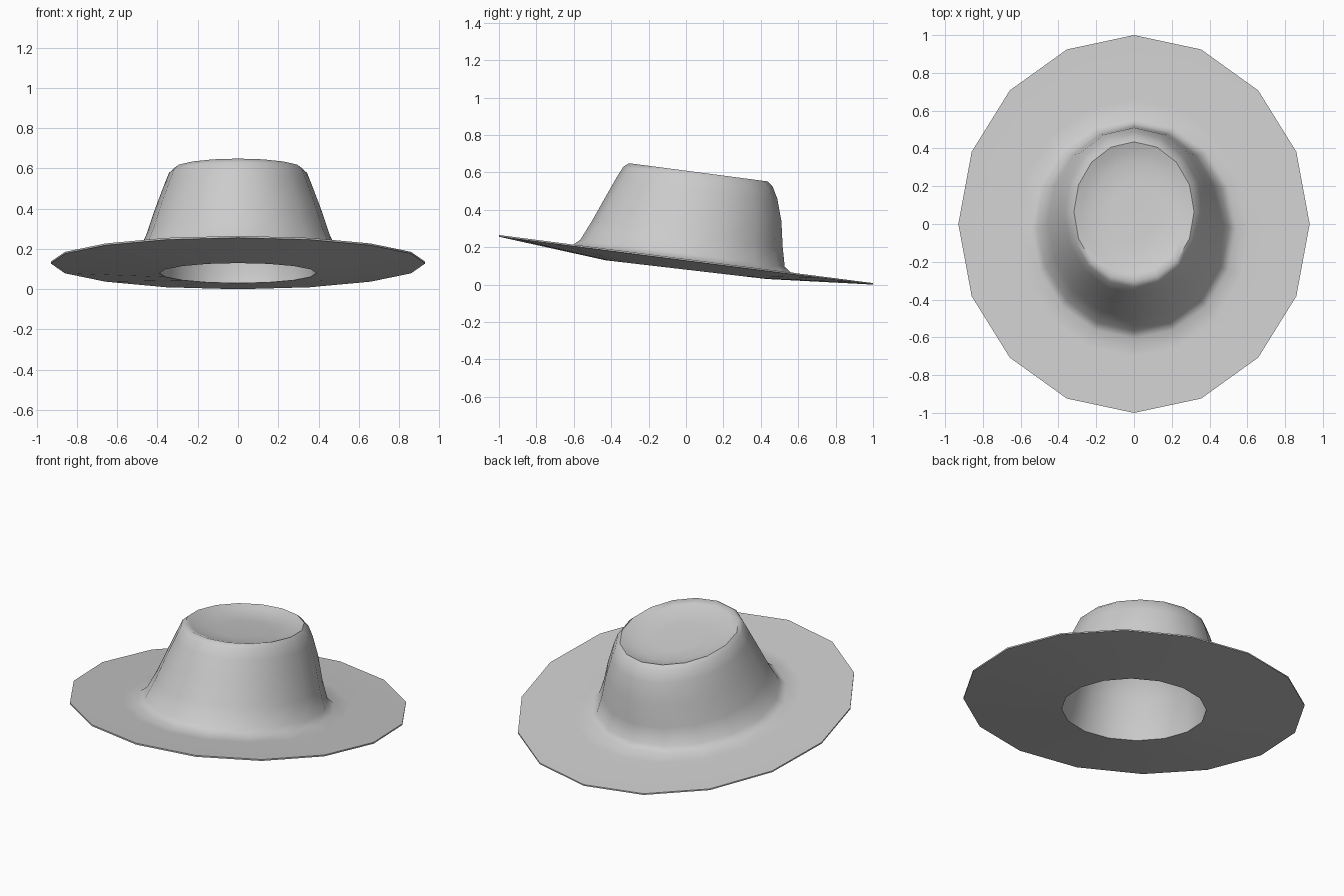
import bpy, bmesh, math

if "Cube" in bpy.data.objects:
    bpy.data.objects.remove(bpy.data.objects["Cube"])

SIDES = 16

# Each ring is a tilted ellipse: front y, front z, back y, back z, half width in x
RINGS = [
    # inner crown, from its ceiling down to the head opening
    (-.10, .555, .24, .51, .14),
    (-.22, .555, .36, .48, .25),
    (-.28, .52, .42, .43, .30),
    (-.36, .35, .455, .25, .36),
    (-.41, .19, .45, .09, .39),
    # underside of the brim and its thin edge
    (-.43, .13, .43, .03, .39),
    (-1.0, .256, 1.0, .000, .93),
    (-1.0, .265, 1.0, .008, .93),
    # top of the brim and the flare into the crown
    (-.70, .222, .66, .048, .62),
    (-.605, .212, .56, .066, .54),
    (-.565, .24, .528, .095, .502),
    # crown wall
    (-.50, .345, .517, .20, .455),
    (-.43, .47, .51, .34, .41),
    (-.37, .575, .488, .46, .367),
    (-.335, .63, .463, .525, .343),
    (-.305, .649, .435, .552, .318),
    # dished top
    (-.265, .632, .395, .54, .28),
    (-.20, .606, .33, .53, .22),
    (-.10, .588, .23, .54, .13),
]


def add_ring(bm, yf, zf, yb, zb, rx):
    cy, ry, cz, rz = (yf + yb) / 2, (yb - yf) / 2, (zf + zb) / 2, (zb - zf) / 2
    verts = []
    for i in range(SIDES):
        a = math.tau * i / SIDES
        s = math.sin(a)
        verts.append(bm.verts.new((rx * math.cos(a), cy + ry * s, cz + rz * s)))
    return verts


# Loft all rings into one closed hat
bm = bmesh.new()
loops = [add_ring(bm, *r) for r in RINGS]
for a, b in zip(loops, loops[1:]):
    for i in range(SIDES):
        j = (i + 1) % SIDES
        bm.faces.new((a[i], a[j], b[j], b[i]))
bm.faces.new(loops[0])
bm.faces.new(loops[-1])
bmesh.ops.recalc_face_normals(bm, faces=bm.faces[:])

mesh = bpy.data.meshes.new("hat")
bm.to_mesh(mesh)
bm.free()
hat = bpy.data.objects.new("hat", mesh)
bpy.context.collection.objects.link(hat)

# Smooth felt with a crisp brim edge and head opening
bpy.context.view_layer.objects.active = hat
hat.select_set(True)
bpy.ops.object.shade_smooth_by_angle(angle=math.radians(60))
